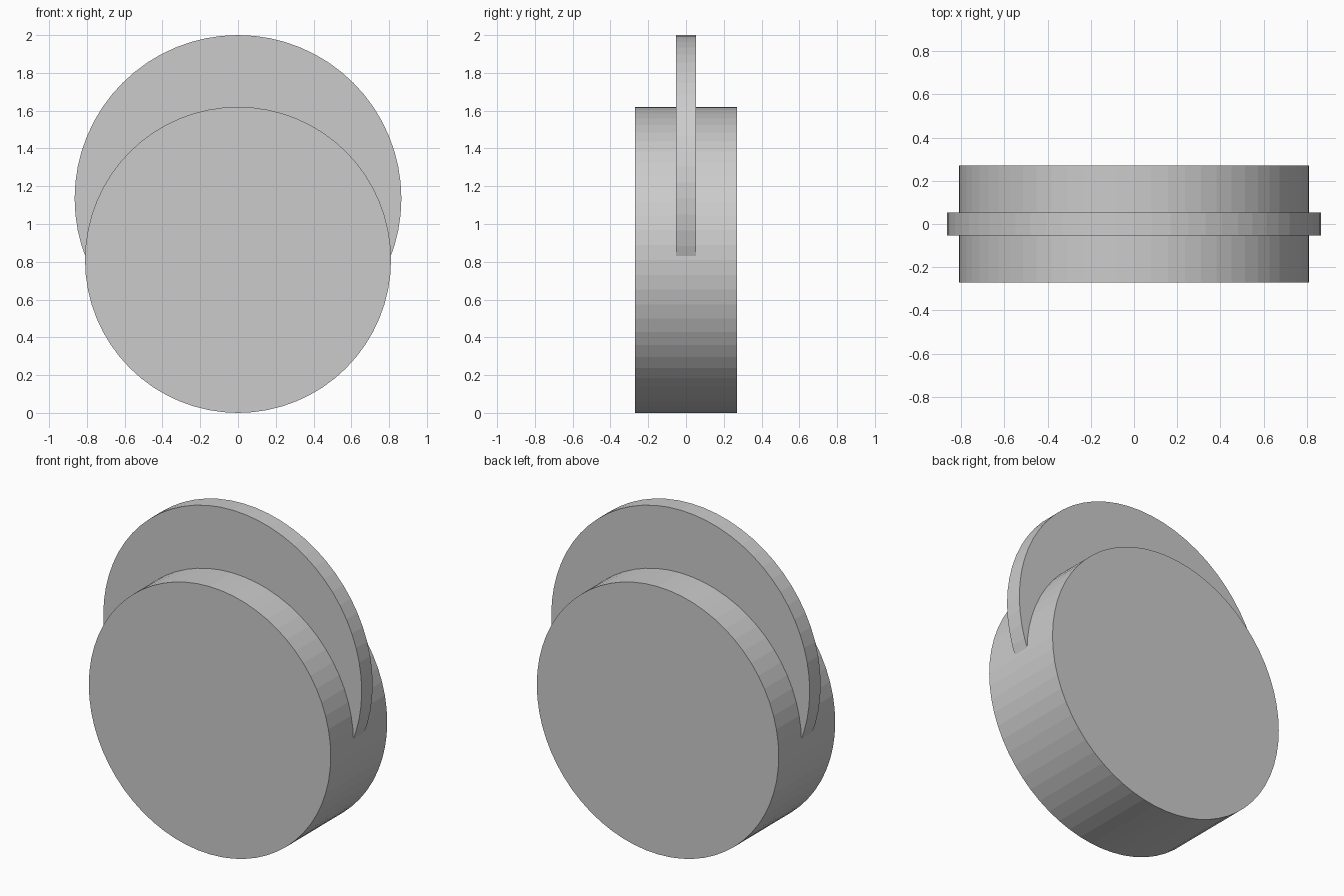
import bpy
import math

if "Cube" in bpy.data.objects:
    bpy.data.objects.remove(bpy.data.objects["Cube"])


def disc(name, radius, depth, z):
    # Flat-shaded 64-sided disc with its axis along y
    bpy.ops.mesh.primitive_cylinder_add(
        vertices=64, radius=radius, depth=depth,
        location=(0, 0, z), rotation=(math.pi / 2, 0, 0))
    obj = bpy.context.object
    obj.name = name
    return obj


# Thick lower drum standing on the ground
disc("thick_drum", 0.81, 0.54, 0.81)

# Thin, slightly larger disc set into the drum and rising above it
disc("thin_disc", 0.865, 0.105, 1.135)
